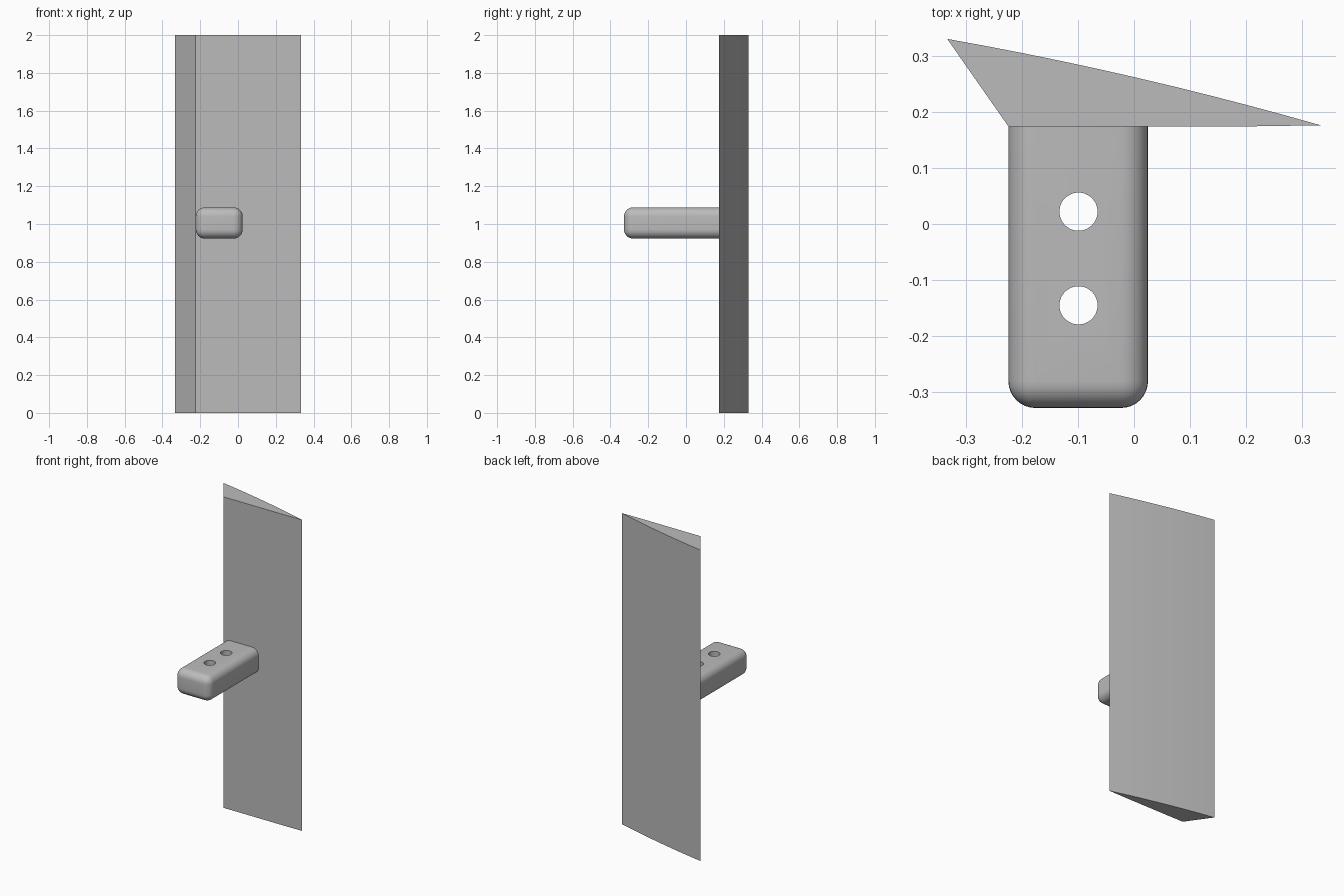
import bpy, bmesh, math

if "Cube" in bpy.data.objects:
    bpy.data.objects.remove(bpy.data.objects["Cube"])

grey = bpy.data.materials.new("plain grey")
grey.diffuse_color = (0.5, 0.5, 0.5, 1)
grey.use_nodes = True
grey.node_tree.nodes["Principled BSDF"].inputs["Base Color"].default_value = grey.diffuse_color


def make_object(name, bm):
    bmesh.ops.recalc_face_normals(bm, faces=bm.faces[:])
    mesh = bpy.data.meshes.new(name)
    bm.to_mesh(mesh)
    bm.free()
    mesh.materials.append(grey)
    obj = bpy.data.objects.new(name, mesh)
    bpy.context.collection.objects.link(obj)
    return obj


def smooth(obj, angle):
    bpy.ops.object.select_all(action='DESELECT')
    obj.select_set(True)
    bpy.context.view_layer.objects.active = obj
    bpy.ops.object.shade_smooth_by_angle(angle=math.radians(angle))


# Tall panel: wedge profile with a gently bowed back, extruded upwards
STEPS = 10
profile = [(-0.224, 0.174), (0.2, 0.174), (0.333, 0.176)]
for i in range(1, STEPS + 1):
    t = i / STEPS
    profile.append((0.333 - 0.666 * t, 0.176 + 0.154 * t + 0.036 * t * (1 - t)))
bm = bmesh.new()
base = bm.faces.new([bm.verts.new((x, y, 0)) for x, y in profile])
top = bmesh.ops.extrude_face_region(bm, geom=[base])["geom"]
bmesh.ops.translate(bm, vec=(0, 0, 2),
                    verts=[v for v in top if isinstance(v, bmesh.types.BMVert)])
make_object("panel", bm)

# Handle block: rounded everywhere except where it meets the panel
X0, X1, Y0, Y1, Z0, Z1 = -0.224, 0.025, -0.328, 0.175, 0.923, 1.088
bm = bmesh.new()
bmesh.ops.create_cube(bm, size=1)
for v in bm.verts:
    v.co = (X1 if v.co.x > 0 else X0, Y1 if v.co.y > 0 else Y0, Z1 if v.co.z > 0 else Z0)
edges = [e for e in bm.edges if min(v.co.y for v in e.verts) < 0]
bmesh.ops.bevel(bm, geom=edges, offset=0.048, segments=8, profile=0.5, affect='EDGES')
handle = make_object("handle", bm)

# Two round through holes
for i, y in enumerate((0.022, -0.145)):
    bm = bmesh.new()
    bmesh.ops.create_cone(bm, cap_ends=True, segments=48, radius1=0.034, radius2=0.034, depth=0.4)
    bmesh.ops.translate(bm, vec=(-0.099, y, 1.0), verts=bm.verts[:])
    cutter = make_object(f"hole_cutter_{i + 1}", bm)
    cutter.hide_render = True
    cut = handle.modifiers.new(f"hole_{i + 1}", 'BOOLEAN')
    cut.operation, cut.solver, cut.object = 'DIFFERENCE', 'EXACT', cutter
    bpy.context.view_layer.objects.active = handle
    bpy.ops.object.modifier_apply(modifier=cut.name)
    bpy.data.objects.remove(cutter, do_unlink=True)
smooth(handle, 30)
